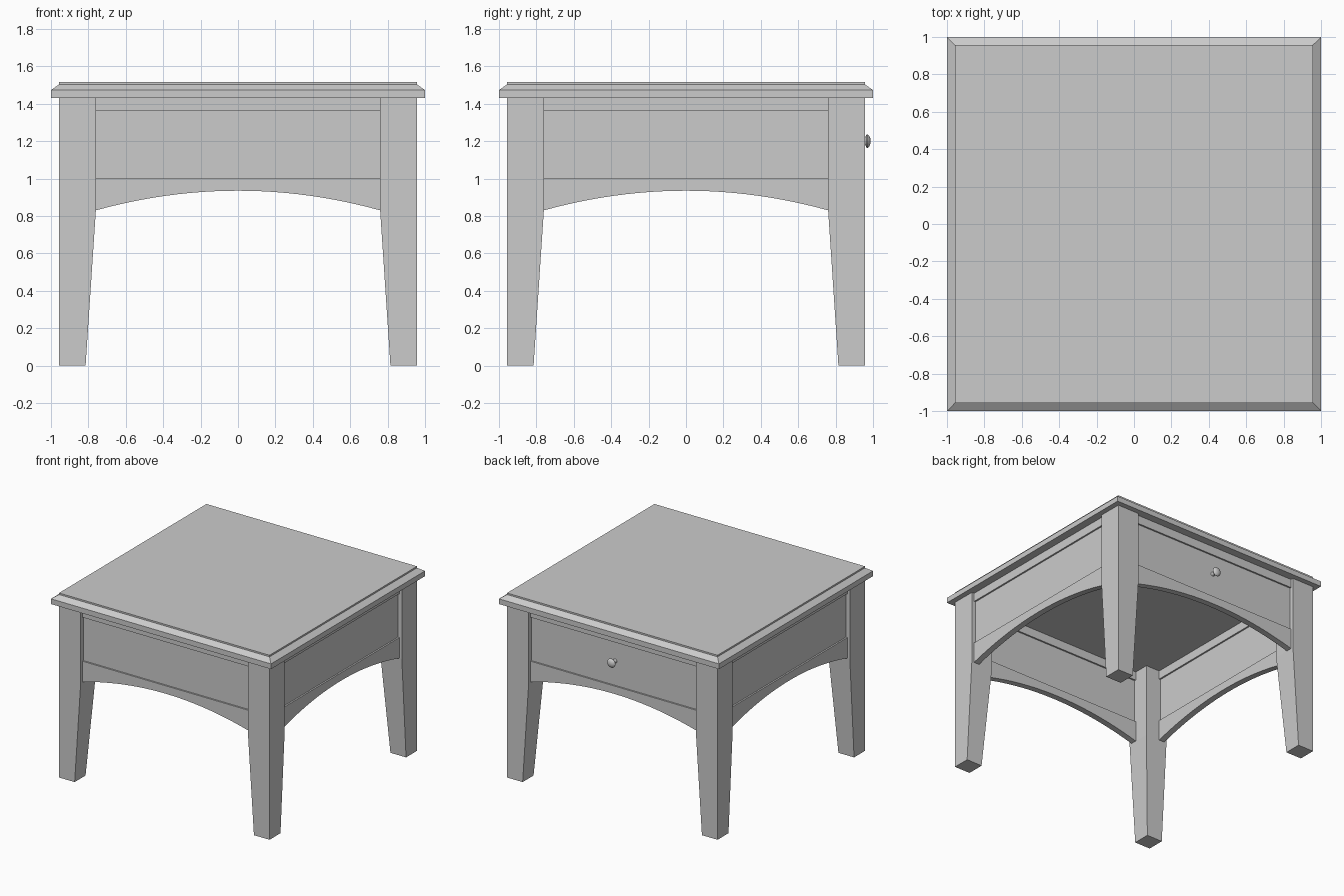
import bpy, bmesh, math
from mathutils import Matrix

if "Cube" in bpy.data.objects:
    bpy.data.objects.remove(bpy.data.objects["Cube"])

grey = bpy.data.materials.new("plain grey")
grey.diffuse_color = (0.6, 0.6, 0.6, 1)
grey.use_nodes = True
grey.node_tree.nodes["Principled BSDF"].inputs["Base Color"].default_value = grey.diffuse_color


def finish(name, bm):
    bmesh.ops.recalc_face_normals(bm, faces=bm.faces)
    mesh = bpy.data.meshes.new(name)
    bm.to_mesh(mesh)
    bm.free()
    mesh.materials.append(grey)
    ob = bpy.data.objects.new(name, mesh)
    bpy.context.collection.objects.link(ob)
    return ob


def loft(name, rings):
    """Skin a stack of equal-length rings and cap both ends."""
    bm = bmesh.new()
    vs = [[bm.verts.new(p) for p in r] for r in rings]
    n = len(vs[0])
    for a, b in zip(vs, vs[1:]):
        for i in range(n):
            j = (i + 1) % n
            bm.faces.new((a[i], a[j], b[j], b[i]))
    bm.faces.new(vs[0])
    bm.faces.new(vs[-1])
    return finish(name, bm)


def rect(x0, x1, y0, y1, z):
    return [(x0, y0, z), (x1, y0, z), (x1, y1, z), (x0, y1, z)]


def box(name, x0, x1, y0, y1, z0, z1):
    return loft(name, [rect(x0, x1, y0, y1, z0), rect(x0, x1, y0, y1, z1)])


# Table top: slab with a sloped moulding and a small raised step
loft("table_top", [rect(-h, h, -h, h, z) for h, z in
                   ((1.0, 1.43), (1.0, 1.473), (0.957, 1.503), (0.957, 1.516))])

OUT, IN, FOOT = 0.957, 0.76, 0.815
RAIL_OUT, RAIL_IN = 0.935, 0.885
sides = ("front", "right", "back", "left")

for k, side in enumerate(sides):
    turn = Matrix.Rotation(k * math.pi / 2, 4, 'Z')
    # Leg: square post, tapered on the two inner faces below the apron
    parts = [loft(f"leg_{k + 1}", [rect(-OUT, -i, -OUT, -i, z) for i, z in
                                   ((FOOT, 0), (IN, 0.83), (IN, 1.43))])]
    # Top rail and recessed panel
    parts.append(box(f"{side}_top_rail", -IN, IN, -RAIL_OUT, -RAIL_IN, 1.36, 1.43))
    parts.append(box(f"{side}_panel", -IN, IN, -0.922, -0.898, 1.0, 1.36))
    # Arched lower rail
    rings = []
    for i in range(25):
        x = -IN + 2 * IN * i / 24
        z = 0.935 - 0.105 * (x / IN) ** 2
        rings.append([(x, -RAIL_OUT, z), (x, -RAIL_IN, z),
                      (x, -RAIL_IN, 1.0), (x, -RAIL_OUT, 1.0)])
    parts.append(loft(f"{side}_arched_rail", rings))
    for p in parts:
        p.data.transform(turn)

# Drawer knob on the back: turned mushroom profile (radius, y)
profile = [(0.02, 0.915), (0.015, 0.93), (0.015, 0.955), (0.036, 0.966),
           (0.037, 0.970), (0.030, 0.979), (0.017, 0.985), (0.004, 0.987)]
N = 24
knob = loft("drawer_knob", [[(r * math.cos(2 * math.pi * i / N), y,
                              1.2 + r * math.sin(2 * math.pi * i / N))
                             for i in range(N)] for r, y in profile])
bpy.context.view_layer.objects.active = knob
knob.select_set(True)
bpy.ops.object.shade_smooth_by_angle(angle=math.radians(35))
